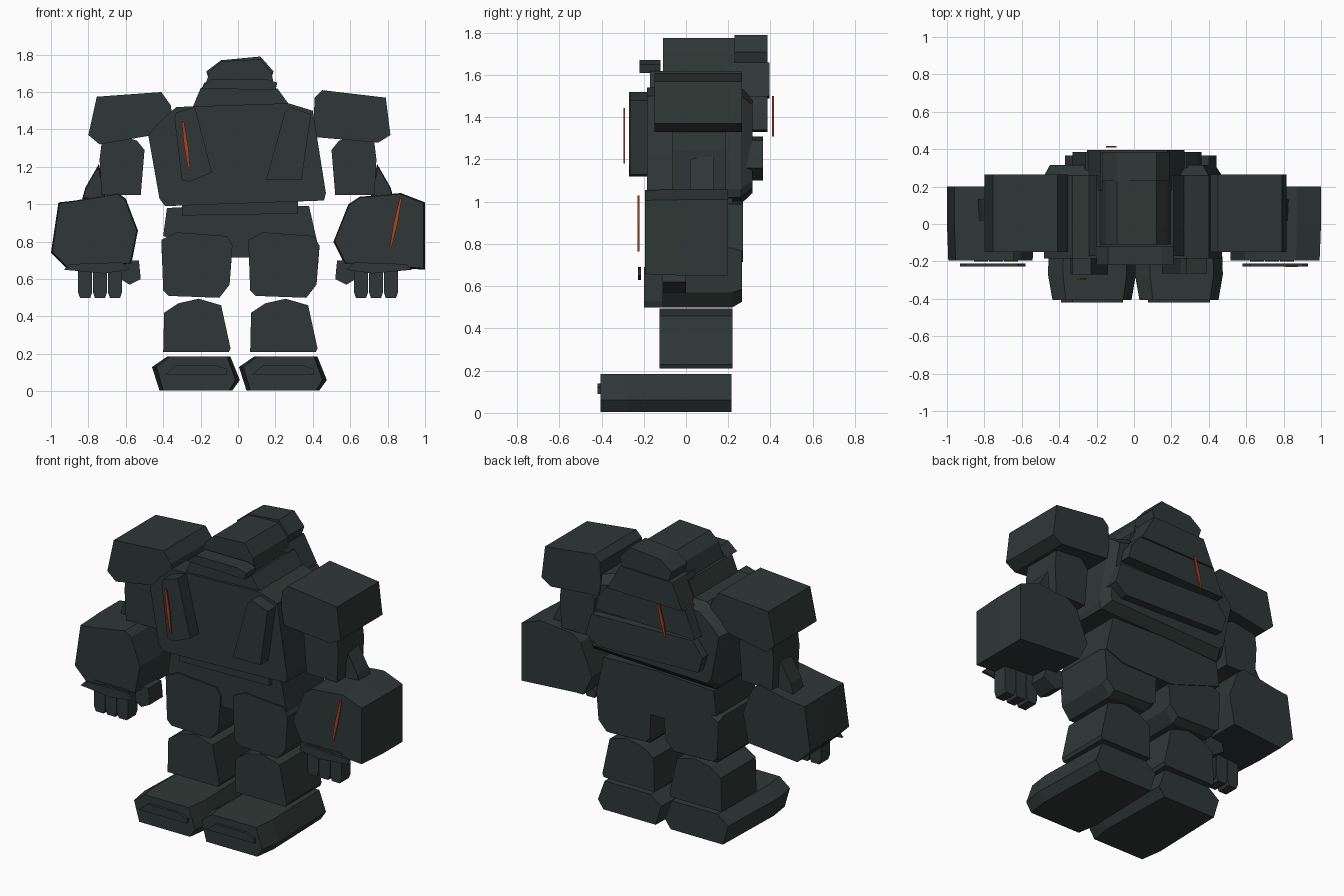
import bpy, bmesh


def material(name, rgb):
    m = bpy.data.materials.new(name)
    m.diffuse_color = (*rgb, 1)
    return m


STONE = material("dark slate", (0.028, 0.039, 0.037))
GLOW = material("ember orange", (0.42, 0.055, 0.014))


def slab(name, outline, rings, mat=STONE, dx=0.0):
    """Loft an x-z outline along y; each ring is (y, x scale, z scale)."""
    cx = sum(p[0] for p in outline) / len(outline)
    cz = sum(p[1] for p in outline) / len(outline)
    bm = bmesh.new()
    loops = [[bm.verts.new((cx + (x - cx) * sx + dx, y, cz + (z - cz) * sz))
              for x, z in outline] for y, sx, sz in rings]
    n = len(outline)
    for a, b in zip(loops, loops[1:]):
        for i in range(n):
            j = (i + 1) % n
            bm.faces.new((a[i], a[j], b[j], b[i]))
    bm.faces.new(loops[0])
    bm.faces.new(loops[-1][::-1])
    bmesh.ops.recalc_face_normals(bm, faces=bm.faces[:])
    me = bpy.data.meshes.new(name)
    bm.to_mesh(me)
    bm.free()
    me.materials.append(mat)
    ob = bpy.data.objects.new(name, me)
    bpy.context.collection.objects.link(ob)
    return ob


def straight(y0, y1, front=1.0, back=1.0):
    return [(y0, front, front), (y1, back, back)]


def mirrored(pts, s):
    return [(x * s, z) for x, z in pts]


# Legs: the same shapes repeated side by side
for side, dx in (("left", 0.0), ("right", 0.465)):
    slab(side + "_foot", [(-.42, .005), (-.03, .005), (.01, .06), (-.04, .185),
                          (-.38, .185), (-.46, .13)],
         [(-.405, .9, 1), (-.27, 1, 1), (.215, .93, 1)], dx=dx)
    slab(side + "_toe_plate", [(-.39, .09), (-.06, .09), (-.06, .12), (-.12, .14),
                               (-.33, .14)], straight(-.42, -.40), dx=dx)
    slab(side + "_shin", [(-.40, .21), (-.05, .21), (-.04, .23), (-.09, .46),
                          (-.21, .495), (-.32, .47), (-.395, .42)],
         straight(-.125, .22), dx=dx)
    slab(side + "_thigh", [(-.40, .54), (-.37, .51), (-.10, .50), (-.045, .57),
                           (-.03, .78), (-.06, .83), (-.33, .85), (-.41, .81)],
         [(-.13, 1, 1), (.22, 1, 1), (.265, 1, .85)], dx=dx)

# Pelvis and torso
slab("pelvis", [(-.38, .98), (-.40, .83), (-.05, .715), (.30, .72), (.43, .77),
                (.38, .99), (0, 1.0)], straight(-.12, .27))
slab("belt", [(-.30, .94), (.32, .95), (.32, 1.03), (-.30, 1.03)],
     straight(-.15, .22))
slab("torso", [(-.42, 1.03), (-.39, .99), (.46, 1.02), (.47, 1.06), (.40, 1.50),
               (.27, 1.54), (-.33, 1.52), (-.42, 1.44), (-.48, 1.37)],
     [(-.185, 1, 1), (.26, 1, 1), (.315, .93, .82)])
slab("left_chest_plate", [(-.34, 1.46), (-.33, 1.49), (-.23, 1.52), (-.14, 1.17),
                          (-.26, 1.12), (-.30, 1.13)], straight(-.27, -.16))
slab("right_chest_plate", [(.25, 1.49), (.28, 1.52), (.39, 1.48), (.34, 1.13),
                           (.15, 1.13)], straight(-.265, -.16))

# Back armour stack
slab("lower_back_plate", [(-.34, 1.12), (.36, 1.10), (.44, 1.16), (.40, 1.29),
                          (-.30, 1.31), (-.37, 1.22)], straight(.25, .365))
slab("middle_back_plate", [(-.33, 1.33), (.36, 1.34), (.34, 1.42), (.28, 1.50),
                           (-.26, 1.50)], straight(.2, .385))
slab("upper_back_plate", [(-.25, 1.49), (.27, 1.50), (.18, 1.66), (-.18, 1.65)],
     straight(.18, .395))
slab("crest", [(-.17, 1.71), (-.15, 1.65), (.17, 1.65), (.19, 1.71), (.12, 1.79),
               (-.09, 1.77)], straight(.23, .385))

# Head, collar and brow
slab("collar", [(-.25, 1.50), (.29, 1.51), (.21, 1.62), (-.20, 1.62)],
     straight(-.17, .26))
slab("head", [(-.19, 1.60), (.20, 1.60), (.18, 1.70), (.12, 1.775), (-.09, 1.765),
              (-.15, 1.71)], straight(-.11, .23))
slab("brow", [(-.20, 1.62), (.20, 1.61), (.21, 1.65), (.15, 1.67), (-.14, 1.67)],
     straight(-.22, -.12))

# Arms
shoulders = {
    -1: [(-.80, 1.37), (-.74, 1.32), (-.34, 1.39), (-.36, 1.53), (-.41, 1.60),
         (-.755, 1.575)],
    1: [(.40, 1.36), (.75, 1.33), (.815, 1.37), (.79, 1.57), (.45, 1.61),
        (.41, 1.57)]}
forearms = {
    -1: [(-1.0, .74), (-.91, .65), (-.57, .68), (-.535, .86), (-.60, 1.03),
         (-.64, 1.06), (-.87, 1.02), (-.96, 1.01)],
    1: [(.51, .80), (.57, .68), (1.0, .65), (1.0, 1.01), (.87, 1.06), (.65, 1.04),
        (.59, 1.0)]}
for side, s in (("left", -1), ("right", 1)):
    slab(side + "_shoulder", shoulders[s], straight(-.15, .265))
    slab(side + "_upper_arm",
         mirrored([(.50, 1.29), (.54, 1.34), (.72, 1.40), (.74, 1.24), (.73, 1.05),
                   (.52, 1.05)], s), straight(-.065, .19))
    slab(side + "_elbow_spike",
         mirrored([(.70, 1.02), (.84, 1.02), (.82, 1.09), (.74, 1.23)], s),
         straight(.02, .13, .8, .9))
    slab(side + "_forearm", forearms[s],
         [(-.195, .97, .97), (0, 1, 1), (.2, 1, 1)])
    slab(side + "_cuff_plate",
         mirrored([(.58, .65), (.72, .63), (.93, .65), (.90, .68), (.62, .69)], s),
         straight(-.228, -.212))
    slab(side + "_thumb",
         mirrored([(.52, .60), (.58, .57), (.66, .62), (.64, .70), (.53, .70)], s),
         straight(-.13, .0))
    for i in range(3):
        x = .62 + i * .08
        slab(f"{side}_finger_{i + 1}",
             mirrored([(x, .53), (x + .01, .50), (x + .065, .50), (x + .076, .53),
                       (x + .076, .69), (x, .69)], s), straight(-.2, -.11))


# Glowing cracks: thin slanted plates
def crack(name, top, bottom, y):
    (xa, za), (xb, zb) = top, bottom
    xm, zm, w = (xa + xb) / 2, (za + zb) / 2, .011
    slab(name, [(xa - .006, za), (xa + .006, za), (xm + w, zm), (xb + .005, zb),
                (xb - .005, zb), (xm - w, zm)], straight(y - .004, y + .004), GLOW)


crack("chest_crack", (-.295, 1.445), (-.26, 1.18), -.292)
crack("forearm_crack", (.87, 1.03), (.815, .765), -.225)
crack("back_crack", (-.10, 1.50), (-.145, 1.31), .412)
